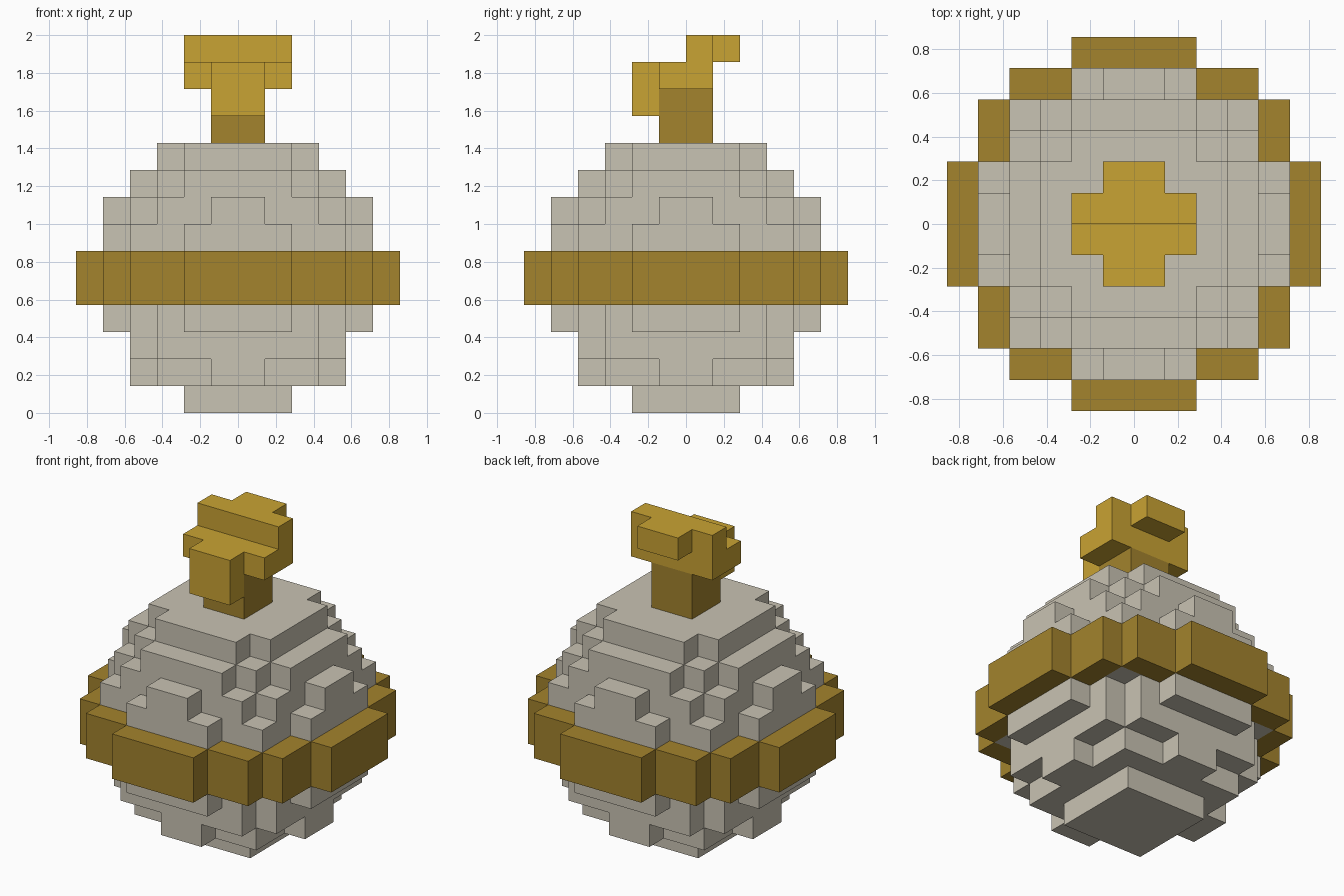
import bpy
import bmesh
from itertools import product
from mathutils import Vector

U = 1 / 7  # edge length of one cube

old = bpy.data.objects.get("Cube")
if old:
    bpy.data.objects.remove(old, do_unlink=True)


def material(name, rgb):
    linear = [((c / 255 + 0.055) / 1.055) ** 2.4 for c in rgb] + [1.0]
    mat = bpy.data.materials.new(name)
    mat.use_nodes = True
    mat.diffuse_color = linear
    bsdf = mat.node_tree.nodes["Principled BSDF"]
    bsdf.inputs["Base Color"].default_value = linear
    bsdf.inputs["Roughness"].default_value = 0.8
    return mat


def box(x0, x1, y0, y1, z0, z1):
    """Set of grid cells filling a box."""
    return set(product(range(x0, x1), range(y0, y1), range(z0, z1)))


def plates(z0, z1, *sizes):
    """Union of centred rectangles given by half sizes, mirrored over the diagonal."""
    cells = set()
    for a, b in sizes:
        cells |= box(-a, a, -b, b, z0, z1) | box(-b, b, -a, a, z0, z1)
    return cells


def build(name, cells, mat):
    """Mesh only the outer faces of a set of cells."""
    bm = bmesh.new()
    for cell in cells:
        centre = Vector(cell) + Vector((0.5, 0.5, 0.5))
        for axis, sign in product(range(3), (-1, 1)):
            step = [0, 0, 0]
            step[axis] = sign
            if tuple(c + s for c, s in zip(cell, step)) in cells:
                continue
            normal = Vector(step)
            u = Vector([float(i == (axis + 1) % 3) for i in range(3)])
            v = normal.cross(u)
            mid = centre + normal / 2
            corners = [(-1, -1), (1, -1), (1, 1), (-1, 1)]
            bm.faces.new([bm.verts.new((mid + u * a / 2 + v * b / 2) * U)
                          for a, b in corners])
    bmesh.ops.remove_doubles(bm, verts=bm.verts[:], dist=U / 100)
    mesh = bpy.data.meshes.new(name)
    bm.to_mesh(mesh)
    bm.free()
    mesh.materials.append(mat)
    obj = bpy.data.objects.new(name, mesh)
    bpy.context.collection.objects.link(obj)
    return obj


stone = material("pale stone", (201, 195, 179))
dark_gold = material("dark gold", (163, 131, 45))
bright_gold = material("bright gold", (201, 163, 51))

# Rounded body, stacked from the base up
body = (plates(0, 1, (2, 2))
        | plates(1, 2, (4, 1), (3, 3))
        | plates(2, 3, (4, 3))
        | plates(3, 4, (5, 2), (4, 3))
        | plates(4, 7, (5, 2), (4, 4))
        | plates(7, 8, (5, 1), (4, 3))
        | plates(8, 9, (4, 2), (3, 3))
        | plates(9, 10, (3, 2)))
build("body", body, stone)

# Ring around the widest part
build("belt", plates(4, 6, (6, 2), (5, 4)) - body, dark_gold)

# Stem
build("stem", box(-1, 1, -1, 1, 10, 12), dark_gold)

# Stepped finial: hanging front block, cross bar, raised back bar and rear block
finial = (box(-1, 1, -2, -1, 11, 13)
          | box(-2, 2, -1, 1, 12, 13)
          | box(-2, 2, 0, 1, 13, 14)
          | box(-1, 1, 1, 2, 13, 14))
build("finial", finial, bright_gold)
